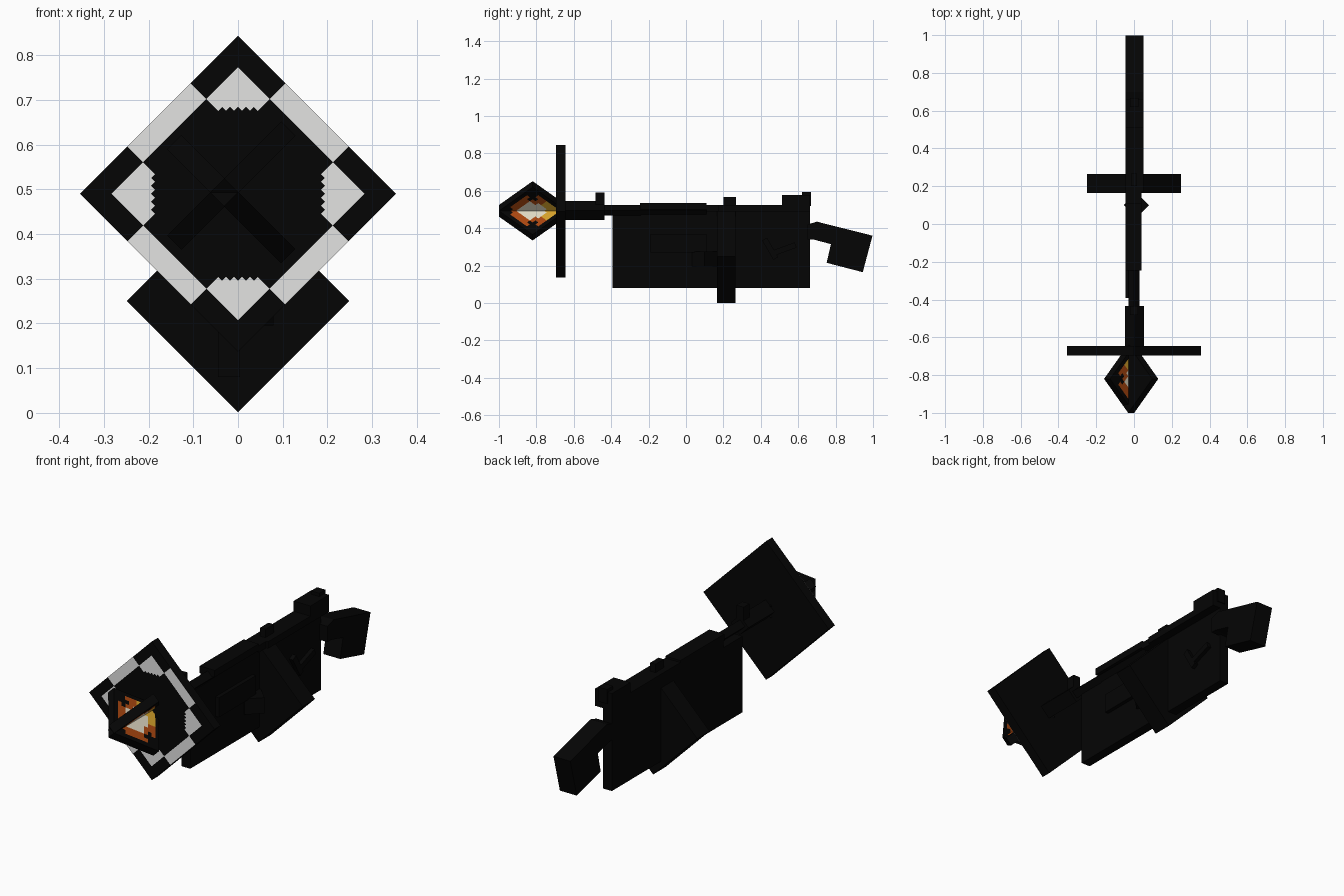
import bpy
import bmesh
import math
from mathutils import Vector, Matrix

cube = bpy.data.objects.get("Cube")
if cube:
    bpy.data.objects.remove(cube, do_unlink=True)


def material(name, r, g, b):
    m = bpy.data.materials.new(name)
    m.use_nodes = True
    m.diffuse_color = (r, g, b, 1)
    shader = m.node_tree.nodes["Principled BSDF"]
    shader.inputs["Base Color"].default_value = (r, g, b, 1)
    shader.inputs["Roughness"].default_value = 0.9
    return m


BLACK = material("black", 0.0015, 0.0015, 0.0015)
GREY = material("light grey", 0.77, 0.77, 0.765)
ORANGE = material("flame orange", 0.42, 0.065, 0.005)
YELLOW = material("flame yellow", 0.70, 0.38, 0.025)
PALE = material("flame pale", 0.78, 0.73, 0.58)

X, Y, Z = Vector((1, 0, 0)), Vector((0, 1, 0)), Vector((0, 0, 1))


def finish(name, bm, mats):
    mesh = bpy.data.meshes.new(name)
    bm.to_mesh(mesh)
    bm.free()
    for m in mats:
        mesh.materials.append(m)
    ob = bpy.data.objects.new(name, mesh)
    bpy.context.collection.objects.link(ob)
    return ob


def box(name, centre, size, axes=(X, Y, Z)):
    """Box with its three edge directions along axes."""
    bm = bmesh.new()
    bmesh.ops.create_cube(bm, size=1)
    rot = Matrix(axes).transposed()
    for v in bm.verts:
        v.co = Vector(centre) + rot @ Vector([a * s for a, s in zip(v.co, size)])
    bmesh.ops.recalc_face_normals(bm, faces=bm.faces)
    return finish(name, bm, [BLACK])


def block(name, x, y, z):
    """Upright box from ranges along x, y and z."""
    r = (x, y, z)
    return box(name, [(a + b) / 2 for a, b in r], [b - a for a, b in r])


def pixel_panel(name, centre, a, b, side, n, mats, rule):
    """Thin painted panel: keeps grid cells where rule gives a material number."""
    bm = bmesh.new()
    step = side / n
    for i in range(n):
        for j in range(n):
            p, q = -side / 2 + i * step, -side / 2 + j * step
            index = rule(p + step / 2, q + step / 2)
            if index is None:
                continue
            corners = ((p, q), (p + step, q), (p + step, q + step), (p, q + step))
            f = bm.faces.new([bm.verts.new(Vector(centre) + a * s + b * t)
                              for s, t in corners])
            f.material_index = index
    bmesh.ops.remove_doubles(bm, verts=bm.verts, dist=1e-5)
    return finish(name, bm, mats)


# Diagonal directions used by the diamond parts
UP_RIGHT, UP_LEFT = (X + Z).normalized(), (Z - X).normalized()


def diamond(name, centre, radius, depth):
    """Square bar along y standing on its corner."""
    side = radius * math.sqrt(2)
    return box(name, centre, (side, depth, side), (UP_RIGHT, Y, UP_LEFT))


# Diamond muzzle shield with its painted border
SHIELD = 0.50
diamond("muzzle_shield", (0, -0.67, 0.49), SHIELD / math.sqrt(2), 0.05)


def border(p, q):
    e, f = SHIELD / 2 - abs(p), SHIELD / 2 - abs(q)
    near, far = min(e, f), max(e, f)
    edge_band = near < 0.05 and far > 0.15
    corner = near > 0.05 and far < 0.15 and e + f < 0.235
    return 0 if edge_band or corner else None


pixel_panel("shield_border", (0, -0.6965, 0.49), UP_RIGHT, UP_LEFT,
            SHIELD, 40, [GREY], border)


# Two crossed flame plates, painted on their +x side
def flame(p, q):
    u, w = (p + q) / math.sqrt(2), abs(p - q) / math.sqrt(2)
    edge = abs(u) + w
    notch = w > 0.085 and abs(u) < 0.025
    if u < -0.115 or w > 0.125 or edge > 0.165 or notch:
        return None
    if u < 0 and edge > 0.105:
        return 0
    if 0 < u < 0.075 and w > 0.06:
        return 0
    if u > 0.065 or edge > 0.08:
        return 1
    return 2


for label, w, z in (("rising", -UP_RIGHT, 0.508), ("falling", -UP_LEFT, 0.478)):
    p, q = (Y + w).normalized(), (Y - w).normalized()
    n = w.cross(Y)
    c = Vector((-0.015, -0.82, z))
    box("flame_plate_" + label, c, (0.255, 0.255, 0.045), (p, q, n))
    pixel_panel("flame_paint_" + label, c + n * 0.0235, p, q, 0.255, 12,
                [ORANGE, YELLOW, PALE], flame)

# Square barrel standing on its edge, thicker at the muzzle, with a sight
diamond("muzzle_bar", (0.002, -0.5425, 0.495), 0.05, 0.215)
diamond("barrel", (0, -0.17, 0.495), 0.028, 0.56)
block("front_sight", (-0.02, 0.02), (-0.483, -0.435), (0.50, 0.592))

# Flat body with a wider rail along its top
block("front_body", (-0.045, 0.005), (-0.392, -0.24), (0.08, 0.468))
block("main_body", (-0.045, 0.005), (-0.24, 0.662), (0.08, 0.52))
block("barrel_cover", (-0.045, 0.04), (-0.245, 0.11), (0.50, 0.535))
block("middle_rail", (-0.045, 0.04), (0.11, 0.17), (0.49, 0.525))
block("rear_rail", (-0.045, 0.05), (0.17, 0.662), (0.49, 0.525))
block("middle_sight", (-0.015, 0.015), (0.2, 0.267), (0.5, 0.568))
block("rear_block", (-0.045, 0.05), (0.512, 0.662), (0.49, 0.577))
block("rear_sight", (-0.022, 0.025), (0.62, 0.668), (0.52, 0.594))

# Raised details on the left flank
block("side_panel", (0, 0.025), (-0.19, 0.11), (0.27, 0.37))
for label, y, angle in (("front", 0.45, 60), ("rear", 0.53, -20)):
    c, s = math.cos(math.radians(angle)), math.sin(math.radians(angle))
    box("side_strip_" + label, (0.01, y, 0.29), (0.03, 0.12, 0.03),
        (X, Vector((0, c, -s)), Vector((0, s, c))))

# Turned knob on the left flank
box("side_knob", (0.0125, 0.1, 0.235), (0.095, 0.095, 0.08),
    ((X + Y).normalized(), (Y - X).normalized(), Z))

# Diamond cross plate through the body
diamond("cross_plate", (0, 0.215, 0.25), 0.249, 0.1)

# Drooping stock extruded from its side profile
profile = [(0.65, 0.42), (0.70, 0.435), (0.997, 0.36), (0.945, 0.165),
           (0.752, 0.215), (0.775, 0.315), (0.68, 0.34), (0.65, 0.34)]
bm = bmesh.new()
face = bm.faces.new([bm.verts.new((-0.045, y, z)) for y, z in profile])
ext = bmesh.ops.extrude_face_region(bm, geom=[face])
bmesh.ops.translate(bm, vec=(0.095, 0, 0),
                    verts=[v for v in ext["geom"] if isinstance(v, bmesh.types.BMVert)])
bmesh.ops.recalc_face_normals(bm, faces=bm.faces)
finish("stock", bm, [BLACK])
